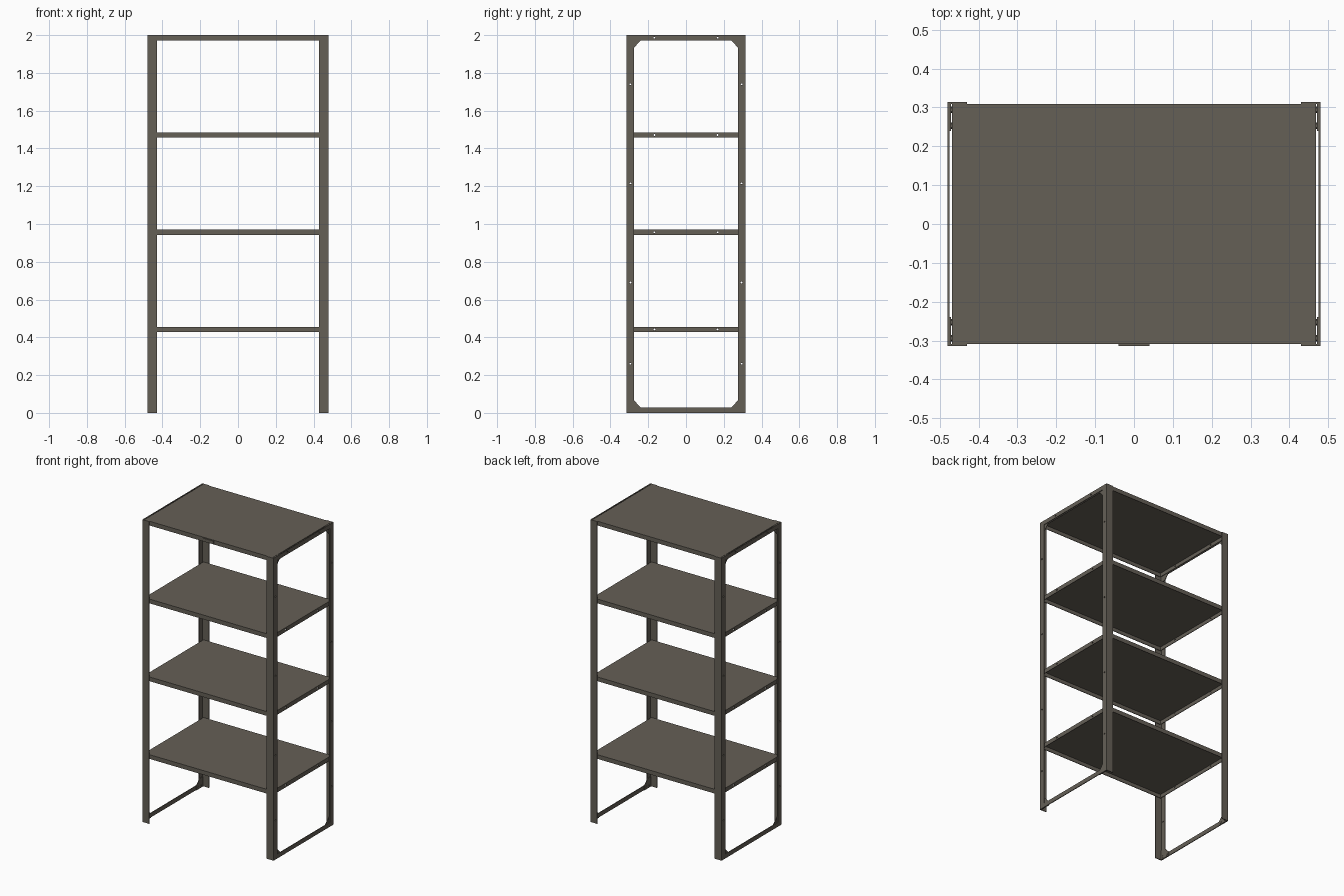
import bpy, bmesh
from mathutils import Matrix, Vector

if "Cube" in bpy.data.objects:
    bpy.data.objects.remove(bpy.data.objects["Cube"])

# Overall sizes
W, D, H = 0.48, 0.314, 2.0        # half width, half depth, height
T = 0.005                         # sheet thickness
RIM = 0.028                       # shelf rim and rail height
SHELF_X, SHELF_Y = 0.469, 0.309   # shelf half sizes
TOPS = [0.456, 0.97, 1.485, 2.0]
POST_HOLES = [0.26, 0.69, 1.215, 1.74]

steel = bpy.data.materials.new("grey brown steel")
steel.use_nodes = True
colour = (0.13, 0.115, 0.094, 1)
steel.diffuse_color = colour
bsdf = steel.node_tree.nodes["Principled BSDF"]
bsdf.inputs["Base Color"].default_value = colour
bsdf.inputs["Roughness"].default_value = 0.6


def make(name, bm):
    bmesh.ops.recalc_face_normals(bm, faces=bm.faces)
    mesh = bpy.data.meshes.new(name)
    bm.to_mesh(mesh)
    bm.free()
    mesh.materials.append(steel)
    obj = bpy.data.objects.new(name, mesh)
    bpy.context.collection.objects.link(obj)
    return obj


def box(name, lo, hi):
    lo, hi = Vector(lo), Vector(hi)
    bm = bmesh.new()
    bmesh.ops.create_cube(bm, size=1, matrix=Matrix.Translation((lo + hi) / 2)
                          @ Matrix.Diagonal((*(hi - lo), 1)))
    return make(name, bm)


def prism(name, points, offset):
    bm = bmesh.new()
    face = bm.faces.new([bm.verts.new(p) for p in points])
    out = bmesh.ops.extrude_face_region(bm, geom=[face])
    moved = [v for v in out["geom"] if isinstance(v, bmesh.types.BMVert)]
    bmesh.ops.translate(bm, verts=moved, vec=offset)
    return make(name, bm)


def rods(name, places, radius, length, sides):
    # Short cylinders lying along x
    bm = bmesh.new()
    for p in places:
        bmesh.ops.create_cone(bm, cap_ends=True, segments=sides, radius1=radius,
                              radius2=radius, depth=length,
                              matrix=Matrix.Translation(p) @ Matrix.Rotation(1.5708, 4, "Y"))
    return make(name, bm)


def bake(obj):
    graph = bpy.context.evaluated_depsgraph_get()
    mesh = bpy.data.meshes.new_from_object(obj.evaluated_get(graph))
    obj.modifiers.clear()
    obj.data = mesh


def drill(obj, places):
    cutter = rods("hole_cutter", places, 0.005, 2 * W + 0.1, 8)
    cutter.hide_render = True
    mod = obj.modifiers.new("holes", "BOOLEAN")
    mod.operation = "DIFFERENCE"
    mod.solver = "EXACT"
    mod.object = cutter
    bake(obj)
    bpy.data.objects.remove(cutter)


# Shelves: folded trays, open underneath, with drilled end rims
for i, top in enumerate(TOPS):
    shelf = box(f"shelf_{i + 1}", (-SHELF_X, -SHELF_Y, top - RIM), (SHELF_X, SHELF_Y, top))
    bm = bmesh.new()
    bm.from_mesh(shelf.data)
    bottom = [f for f in bm.faces if f.normal.z < -0.5]
    bmesh.ops.delete(bm, geom=bottom, context="FACES_ONLY")
    bm.to_mesh(shelf.data)
    bm.free()
    solid = shelf.modifiers.new("sheet", "SOLIDIFY")
    solid.thickness = 0.004
    solid.offset = -1
    solid.use_even_offset = True
    drill(shelf, [(0, y, top - RIM / 2) for y in (-0.167, 0.167)])

# Maker's plate on the front of the top shelf, left blank
box("front_plate", (-0.04, -D, H - 0.023), (0.04, -SHELF_Y, H - 0.004))

# Side frames: angle posts, rails, corner gussets and nuts
for sx, side in ((1, "left"), (-1, "right")):
    for sy, end in ((-1, "front"), (1, "back")):
        angle = [(W, D), (W - 0.05, D), (W - 0.05, D - T), (W - T, D - T),
                 (W - T, D - 0.04), (W, D - 0.04)]
        post = prism(f"{end}_{side}_post", [(sx * x, sy * y, 0) for x, y in angle], (0, 0, H))
        drill(post, [(0, sy * 0.294, z) for z in POST_HOLES])

        for edge, z0, up in (("bottom", 0, 1), ("top", H, -1)):
            # Gusset with a cut corner, set just inside the post
            outline = [(D - T, 0), (D - T, 0.065), (D - 0.04, 0.065),
                       (D - 0.075, RIM), (D - 0.075, 0)]
            prism(f"{end}_{side}_{edge}_gusset",
                  [(sx * (W - T), sy * y, z0 + up * z) for y, z in outline],
                  (-sx * 0.004, 0, 0))
            rods(f"{end}_{side}_{edge}_nuts",
                 [(sx * (W - 0.008), sy * y, z0 + up * RIM / 2) for y in (0.253, 0.294)],
                 0.008, 0.006, 6)

    for edge, z0 in (("bottom", 0), ("top", H - RIM)):
        xs = sorted((sx * W, sx * (W - T)))
        rail = box(f"{side}_{edge}_rail", (xs[0], 0.04 - D, z0), (xs[1], D - 0.04, z0 + RIM))
        if edge == "top":
            drill(rail, [(0, y, H - RIM / 2) for y in (-0.167, 0.167)])
